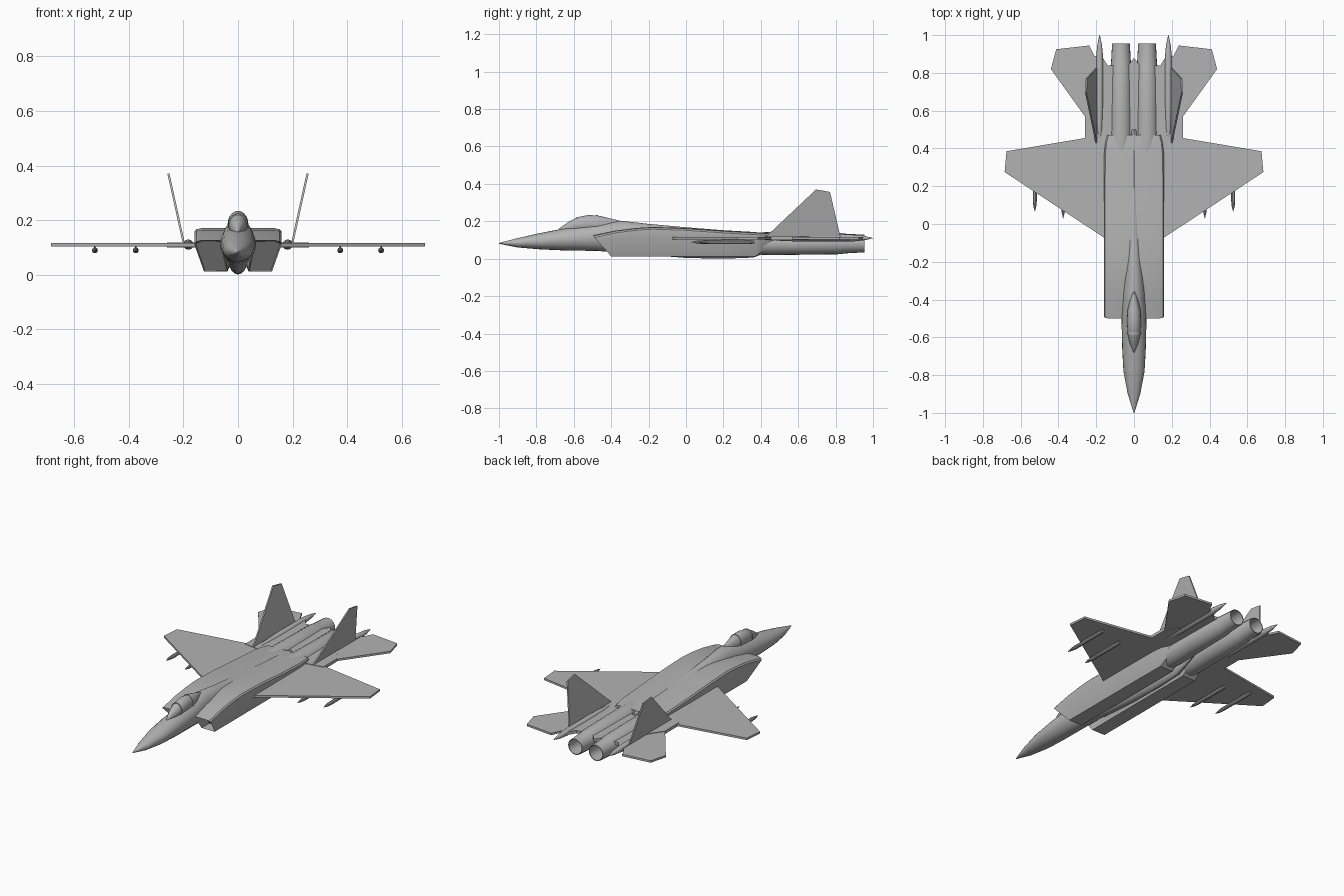
import bpy, bmesh, math

cube = bpy.data.objects.get("Cube")
if cube:
    bpy.data.objects.remove(cube, do_unlink=True)

grey = bpy.data.materials.new("airframe grey")
grey.use_nodes = True
grey.diffuse_color = (0.45, 0.45, 0.45, 1)
grey.node_tree.nodes["Principled BSDF"].inputs["Base Color"].default_value = (0.45, 0.45, 0.45, 1)


def finish(name, bm, smooth=False):
    bmesh.ops.recalc_face_normals(bm, faces=bm.faces)
    mesh = bpy.data.meshes.new(name)
    bm.to_mesh(mesh)
    bm.free()
    mesh.materials.append(grey)
    obj = bpy.data.objects.new(name, mesh)
    bpy.context.collection.objects.link(obj)
    if smooth:
        bpy.ops.object.select_all(action='DESELECT')
        obj.select_set(True)
        bpy.context.view_layer.objects.active = obj
        bpy.ops.object.shade_smooth_by_angle(angle=math.radians(32))
    return obj


def loft(name, rings, smooth=True, recess=0):
    """Skin a list of equal-sized rings; recess hollows the first cap."""
    bm = bmesh.new()
    loops = [[bm.verts.new(p) for p in ring] for ring in rings]
    n = len(loops[0])
    for a, b in zip(loops, loops[1:]):
        for i in range(n):
            j = (i + 1) % n
            bm.faces.new((a[i], a[j], b[j], b[i]))
    front = bm.faces.new(loops[0])
    bm.faces.new(loops[-1])
    if recess:
        bmesh.ops.recalc_face_normals(bm, faces=bm.faces)
        bmesh.ops.inset_region(bm, faces=[front], thickness=0.006)
        bmesh.ops.translate(bm, verts=front.verts, vec=(0, recess, 0))
    return finish(name, bm, smooth)


def ellipse(y, half, low, high, x=0, n=20):
    mid, tall = (low + high) / 2, (high - low) / 2
    return [(x + half * math.cos(math.tau * i / n), y,
             mid + tall * math.sin(math.tau * i / n)) for i in range(n)]


def tube(name, x, z, profile, n=16):
    """Body of revolution along y from (y, radius) pairs."""
    return loft(name, [ellipse(y, r, z - r, z + r, x, n) for y, r in profile])


def plate(name, outline, thickness, place):
    """Flat panel: 2D outline placed in space by a rule, given thickness."""
    bm = bmesh.new()
    lower = [bm.verts.new(place(u, v, -thickness / 2)) for u, v in outline]
    upper = [bm.verts.new(place(u, v, thickness / 2)) for u, v in outline]
    bm.faces.new(lower)
    bm.faces.new(upper)
    for i in range(len(outline)):
        j = (i + 1) % len(outline)
        bm.faces.new((lower[i], lower[j], upper[j], upper[i]))
    return finish(name, bm)


# Central fuselage: y, half width, bottom, top
fuselage = [(-1, .002, .08, .084), (-.9, .033, .06, .11), (-.78, .056, .05, .137),
            (-.65, .063, .044, .162), (-.5, .066, .042, .182), (-.35, .06, .035, .203),
            (-.2, .05, .02, .186), (0, .045, .004, .168), (.2, .04, 0, .152),
            (.36, .035, .006, .143), (.5, .015, .06, .13)]
loft("fuselage", [ellipse(*row) for row in fuselage])

# Canopy with two frame hoops
canopy = [(-.68, .003, .14, .16), (-.63, .023, .14, .196), (-.58, .034, .14, .222),
          (-.52, .037, .14, .234), (-.46, .035, .14, .229), (-.4, .022, .14, .214),
          (-.34, .003, .14, .2)]
loft("canopy", [ellipse(*row) for row in canopy])
for y, half, top in ((-.58, .036, .224), (-.475, .038, .233)):
    loft("canopy_frame", [ellipse(y + d, half, .14, top) for d in (-.005, .005)])


def nacelle_ring(s, y, inner, outer, top, bottom, shear=0):
    chine = min(.11, top - .012)
    points = [(inner, top), (outer - .025, top), (outer - .007, top - .004),
              (outer, top - .012), (outer, chine), (outer - .035, bottom),
              (.038, bottom), (min(inner, .055), chine)]
    return [(s * x, y + shear * (top - z) / (top - bottom), z) for x, z in points]


# Rectangular intakes and body sides: y, inner x, outer x, top, bottom, raked lip
nacelle = [(-.5, .062, .16, .125, .012, .1), (-.38, .055, .16, .15, .012, .02),
           (-.28, .045, .16, .163, .012), (-.18, .015, .16, .17, .012),
           (0, 0, .16, .164, .012), (.2, 0, .16, .15, .012),
           (.37, 0, .158, .141, .012), (.43, 0, .152, .137, .055),
           (.47, 0, .142, .133, .08)]

wing = [(.1, -.11), (.155, -.075), (.2, -.045), (.685, .275), (.675, .385),
        (.26, .455), (.1, .48)]
shelf = [(0, .4), (.26, .44), (.26, .57), (.2, .66), (.2, .88), (.165, .88),
         (.14, .84), (.03, .84), (0, .88)]
tailplane = [(.19, .47), (.26, .57), (.44, .82), (.412, .925), (.237, .945),
             (.21, .89), (.19, .89)]
fin = [(.43, 0), (.695, .25), (.77, .237), (.825, 0)]

for s, side in ((1, "left"), (-1, "right")):
    loft(side + "_intake_body", [nacelle_ring(s, *row) for row in nacelle], recess=.07)

    # Flat flying surfaces
    def level(u, v, t):
        return (s * u, v, .109 + t)

    def canted(u, v, t):
        return (s * (.2 + v * .22 + t), u, .12 + v)

    plate(side + "_wing", wing, .012, level)
    plate(side + "_tail_shelf", shelf, .018, level)
    plate(side + "_tailplane", tailplane, .012, level)
    plate(side + "_fin", fin, .008, canted)

    # Engine with a hollow exhaust nozzle
    x = s * .069
    tube(side + "_engine", x, .081,
         [(.2, .035), (.32, .056), (.45, .062), (.6, .06), (.83, .057), (.845, .053),
          (.955, .047), (.955, .043), (.86, .04)], 20)

    # Pointed tail boom beside the engine
    tube(side + "_tail_boom", s * .182, .11,
         [(.42, .004), (.5, .014), (.62, .019), (.88, .019), (.95, .012), (1, .001)], 12)

    # Underwing missiles on short pylons
    for px, start in ((.375, .03), (.525, .065)):
        tube(side + "_missile", s * px, .089,
             [(start, .001), (start + .03, .008), (start + .06, .011),
              (start + .28, .011), (start + .3, .007)], 10)
        plate(side + "_pylon", [(start + .14, .09), (start + .24, .09),
                                (start + .25, .106), (start + .12, .106)], .006,
              lambda u, v, t: (s * px + t, u, v))
